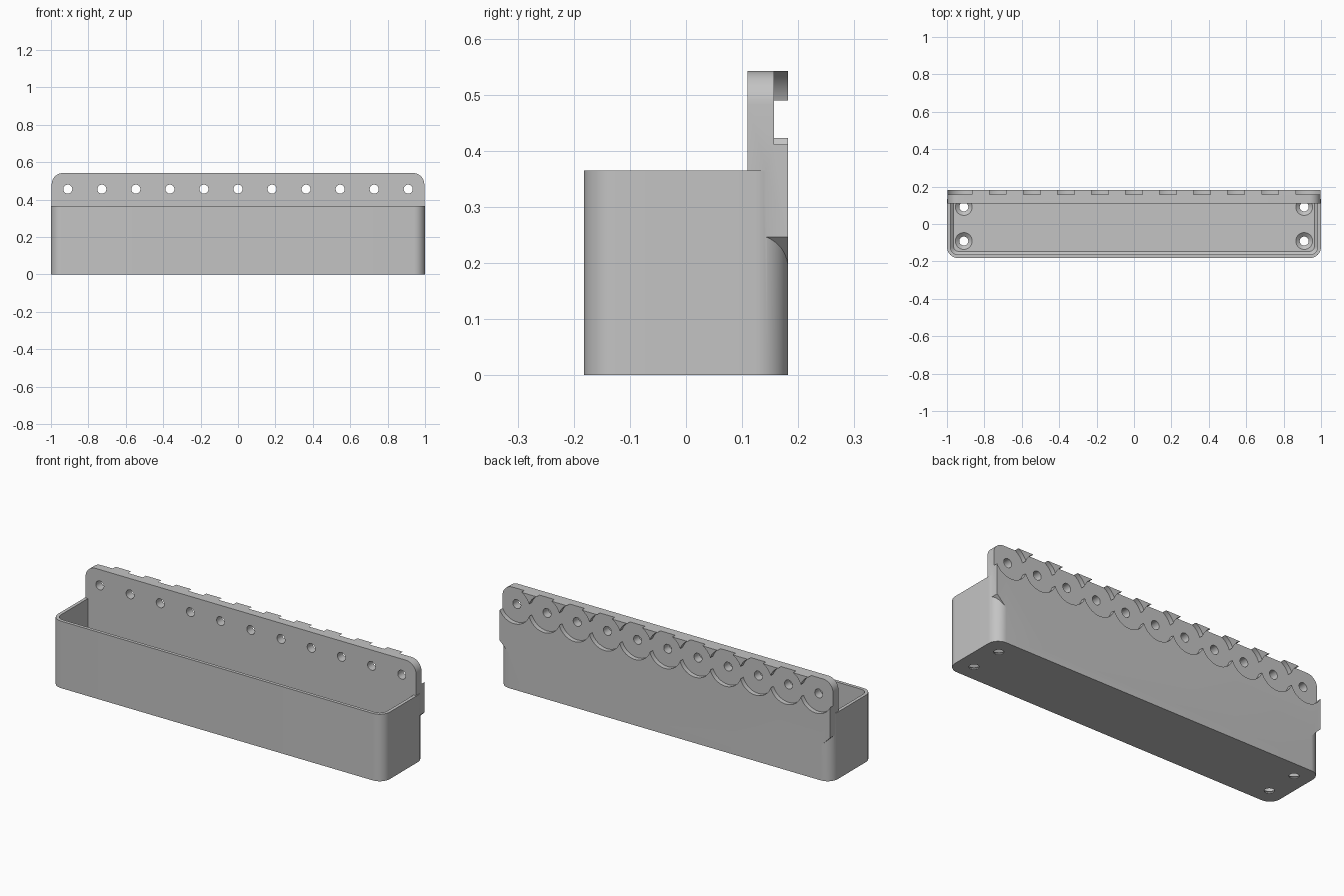
import bpy, bmesh, math

if "Cube" in bpy.data.objects:
    bpy.data.objects.remove(bpy.data.objects["Cube"], do_unlink=True)

HALF_X, HALF_Y, BOX_H = 1.0, 0.182, 0.365
PLATE_X, PLATE_FRONT, PLATE_TOP = 0.996, 0.11, 0.542
PITCH, HOLE_Z, HOLE_R = 0.182, 0.456, 0.024
FLOOR, WALL, CORNER = 0.025, 0.018, 0.06

grey = bpy.data.materials.new("light grey plastic")
grey.use_nodes = True
grey.diffuse_color = (0.55, 0.55, 0.55, 1)
grey.node_tree.nodes["Principled BSDF"].inputs["Base Color"].default_value = (0.55, 0.55, 0.55, 1)


def arc(cx, cy, r, a0, a1, n=12):
    return [(cx + r * math.cos(math.radians(a0 + (a1 - a0) * i / n)),
             cy + r * math.sin(math.radians(a0 + (a1 - a0) * i / n))) for i in range(n + 1)]


def circle(cx, cy, r, n=48):
    return arc(cx, cy, r, 0, 360, n)[:-1]


def rounded(hx, y0, y1, r_low, r_high):
    """Rounded rectangle outline; a zero high radius gives square corners."""
    pts = arc(-hx + r_low, y0 + r_low, r_low, 180, 270) + arc(hx - r_low, y0 + r_low, r_low, 270, 360)
    if r_high:
        return pts + arc(hx - r_high, y1 - r_high, r_high, 0, 90) + arc(-hx + r_high, y1 - r_high, r_high, 90, 180)
    return pts + [(hx, y1), (-hx, y1)]


def make(name, solids, axis="z"):
    """Each solid is a list of (outline, level) rings joined along the axis."""
    bm = bmesh.new()
    for rings in solids:
        loops = []
        for outline, t in rings:
            loops.append([bm.verts.new((u, v, t) if axis == "z" else (u, t, v)) for u, v in outline])
        bm.faces.new(loops[0])
        bm.faces.new(loops[-1])
        for a, b in zip(loops, loops[1:]):
            for i in range(len(a)):
                j = (i + 1) % len(a)
                bm.faces.new((a[i], a[j], b[j], b[i]))
    bmesh.ops.recalc_face_normals(bm, faces=bm.faces)
    mesh = bpy.data.meshes.new(name)
    bm.to_mesh(mesh)
    bm.free()
    mesh.materials.append(grey)
    obj = bpy.data.objects.new(name, mesh)
    bpy.context.collection.objects.link(obj)
    return obj


def combine(target, tool, operation="DIFFERENCE"):
    mod = target.modifiers.new("combine", "BOOLEAN")
    mod.operation, mod.solver, mod.object = operation, "EXACT", tool
    bpy.context.view_layer.objects.active = target
    bpy.ops.object.modifier_apply(modifier=mod.name)
    bpy.data.objects.remove(tool, do_unlink=True)


# Open bin with rounded corners and a chamfered inner floor edge
outer = rounded(HALF_X, -HALF_Y, HALF_Y, CORNER, CORNER)
tray = make("storage_bin", [[(outer, 0), (outer, BOX_H)]])
inner_back = PLATE_FRONT + 0.0015
inner = rounded(HALF_X - WALL, -HALF_Y + WALL, inner_back, CORNER - WALL, 0)
inner_low = rounded(HALF_X - 2 * WALL, -HALF_Y + 2 * WALL, inner_back, CORNER - 2 * WALL, 0)
combine(tray, make("cavity_cutter", [[(inner_low, FLOOR), (inner, FLOOR + WALL), (inner, 1)]]))

# Back plate, with sloped undersides where it overhangs the bin corners
low_x = HALF_X - CORNER
slope_z = 0.19
plate_outline = [(-low_x, 0.05), (low_x, 0.05), (low_x, slope_z), (PLATE_X, slope_z + PLATE_X - low_x)]
plate_outline += arc(PLATE_X - CORNER, PLATE_TOP - CORNER, CORNER, 0, 90)
plate_outline += arc(-PLATE_X + CORNER, PLATE_TOP - CORNER, CORNER, 90, 180)
plate_outline += [(-PLATE_X, slope_z + PLATE_X - low_x), (-low_x, slope_z)]
combine(tray, make("back_plate", [[(plate_outline, PLATE_FRONT), (plate_outline, HALF_Y)]], "y"), "UNION")

# Scalloped recesses on the back, cut in two alternating sets
centres = [i * PITCH for i in range(-5, 6)]
for k in range(2):
    combine(tray, make("recess_cutter", [[(circle(x, HOLE_Z, 0.097, 64), t) for t in (0.157, 0.3)]
                                         for x in centres[k::2]], "y"))

# Mounting holes through the back plate
combine(tray, make("hole_cutter", [[(circle(x, HOLE_Z, HOLE_R), t) for t in (0, 0.4)] for x in centres], "y"))

# Countersunk screw holes in the floor
screws = []
for x in (-5 * PITCH, 5 * PITCH):
    for y in (-PITCH / 2, PITCH / 2):
        screws.append([(circle(x, y, r), z) for r, z in
                       ((HOLE_R, -0.1), (HOLE_R, 0.006), (0.045, FLOOR - 0.001), (0.045, FLOOR + 0.001))])
combine(tray, make("screw_cutter", screws))

bpy.ops.object.select_all(action="DESELECT")
tray.select_set(True)
bpy.context.view_layer.objects.active = tray
bpy.ops.object.shade_smooth_by_angle(angle=math.radians(30))
